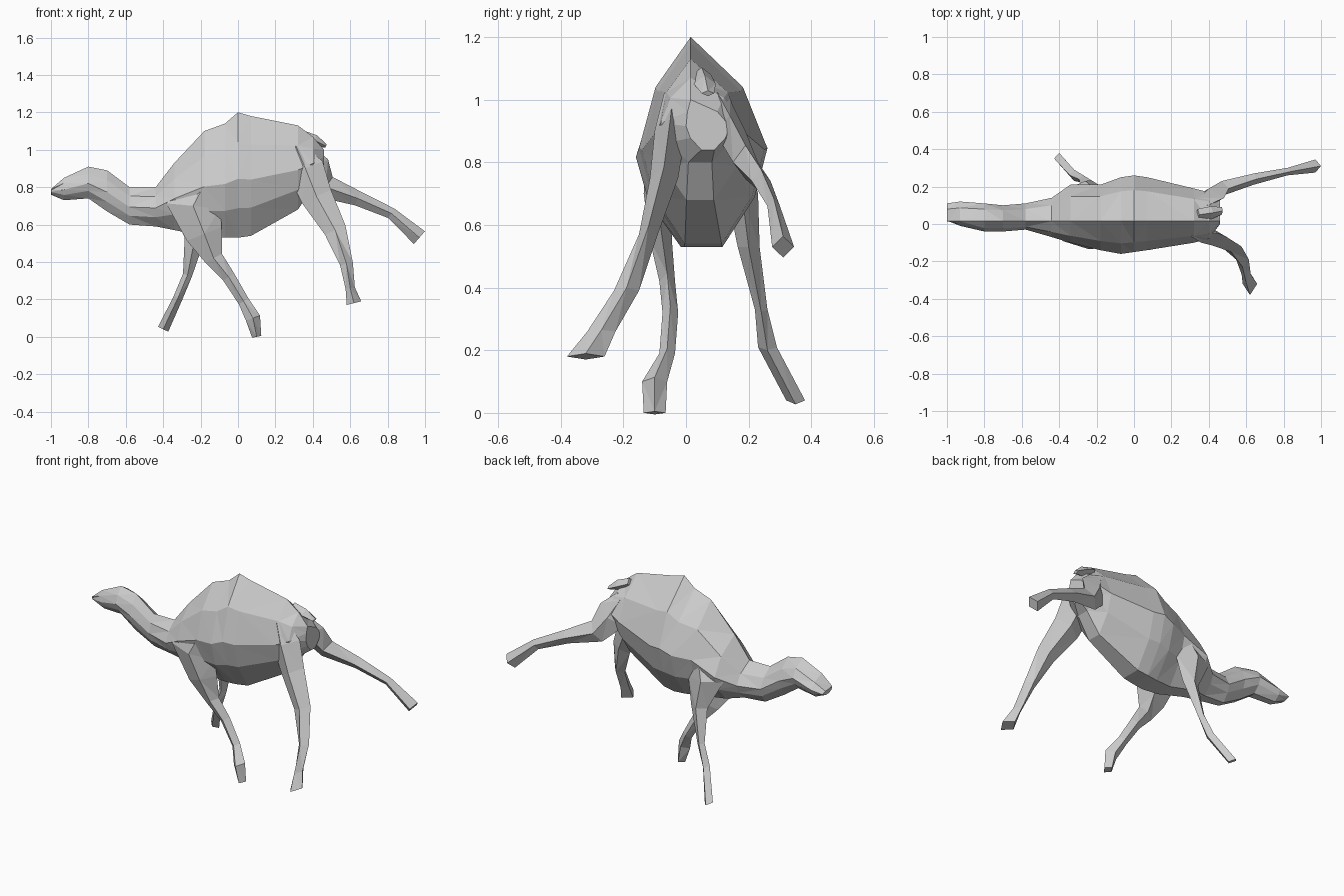
import bpy
import bmesh
from mathutils import Vector

# Remove the default object
cube = bpy.data.objects.get("Cube")
if cube:
    bpy.data.objects.remove(cube, do_unlink=True)

# Single flat grey for the whole animal
grey = bpy.data.materials.new("plain_grey")
grey.use_nodes = True
colour = (0.6, 0.6, 0.6, 1)
grey.diffuse_color = colour
grey.node_tree.nodes["Principled BSDF"].inputs["Base Color"].default_value = colour


def loft(name, rings):
    """Skin a list of equal-length point rings, cap both ends and facet the result."""
    bm = bmesh.new()
    loops = [[bm.verts.new(point) for point in ring] for ring in rings]
    count = len(loops[0])
    for near, far in zip(loops, loops[1:]):
        for i in range(count):
            following = (i + 1) % count
            bm.faces.new((near[i], near[following], far[following], far[i]))
    bm.faces.new(loops[0][::-1])
    bm.faces.new(loops[-1])
    bmesh.ops.triangulate(bm, faces=bm.faces[:], quad_method='SHORT_EDGE')
    bmesh.ops.recalc_face_normals(bm, faces=bm.faces[:])
    mesh = bpy.data.meshes.new(name)
    bm.to_mesh(mesh)
    bm.free()
    mesh.materials.append(grey)
    obj = bpy.data.objects.new(name, mesh)
    bpy.context.collection.objects.link(obj)


def trunk_ring(x, bottom, top, y_min, y_max):
    """Ridged cross-section: peak, swelling sides and a narrow underside."""
    middle = (y_min + y_max) / 2
    ridge = 0.015
    widest = bottom + (top - bottom) * 0.47

    def flank(edge):
        reach = edge - middle
        return [
            (x, ridge + (edge - ridge) * 0.68, widest + (top - widest) * 0.55),
            (x, edge, widest),
            (x, middle + reach * 0.8, (widest + bottom) / 2),
            (x, middle + reach * 0.3, bottom),
        ]

    return [(x, ridge, top)] + flank(y_max) + flank(y_min)[::-1]


def limb(name, stations):
    """Diamond tube along a path; each station is x, y, z, width, depth."""
    centres = [Vector(station[:3]) for station in stations]
    rings = []
    for i, (centre, station) in enumerate(zip(centres, stations)):
        before = centres[max(i - 1, 0)]
        after = centres[min(i + 1, len(centres) - 1)]
        along = after - before
        across = Vector((along.z, 0, -along.x)).normalized() * station[3] / 2
        side = Vector((0, station[4] / 2, 0))
        rings.append([centre + across, centre + side, centre - across, centre - side])
    loft(name, rings)


# Head, neck, hump and rump: x, bottom, top, y range
trunk = [
    (-1, .76, .79, .02, .11),
    (-.93, .73, .85, -.01, .12),
    (-.8, .74, .91, -.04, .11),
    (-.7, .67, .89, -.04, .1),
    (-.58, .6, .8, -.03, .11),
    (-.44, .59, .8, -.07, .14),
    (-.34, .57, .93, -.1, .21),
    (-.18, .54, 1.1, -.14, .21),
    (-.07, .53, 1.14, -.16, .25),
    (0, .53, 1.2, -.15, .26),
    (.07, .54, 1.18, -.14, .25),
    (.32, .68, 1.13, -.1, .19),
    (.4, .8, 1.07, -.08, .17),
    (.46, .84, 1, 0, .14),
]
loft("body", [trunk_ring(*row) for row in trunk])

# Front legs, with shoulders rising into the chest
limb("front_left_leg", [
    (-.15, -.1, .87, .06, .05),
    (-.24, -.09, .7, .29, .09),
    (-.18, -.08, .55, .2, .07),
    (-.13, -.06, .42, .1, .05),
    (-.05, -.05, .32, .07, .05),
    (.03, -.06, .19, .06, .05),
    (.08, -.1, .1, .08, .08),
    (.1, -.1, 0, .05, .07),
])
limb("front_right_leg", [
    (-.2, .15, .86, .06, .06),
    (-.26, .18, .7, .24, .1),
    (-.23, .2, .53, .11, .07),
    (-.27, .24, .33, .05, .04),
    (-.32, .26, .21, .05, .06),
    (-.4, .35, .04, .06, .06),
])

# Hind legs, one stepping out and one kicked back
limb("hind_left_leg", [
    (.31, -.04, 1.02, .08, .06),
    (.36, -.05, .9, .2, .1),
    (.42, -.07, .75, .17, .09),
    (.52, -.12, .57, .12, .06),
    (.58, -.19, .39, .07, .08),
    (.6, -.27, .26, .05, .09),
    (.62, -.32, .18, .08, .12),
])
limb("hind_right_leg", [
    (.35, .1, 1, .1, .08),
    (.4, .14, .9, .19, .1),
    (.47, .19, .8, .13, .08),
    (.64, .24, .74, .08, .06),
    (.82, .28, .66, .06, .04),
    (.97, .31, .53, .09, .07),
])

# Short tail lying along the rump
limb("tail", [
    (.34, .05, 1.08, .05, .06),
    (.41, .06, 1.05, .06, .07),
    (.47, .07, 1.02, .02, .04),
])
